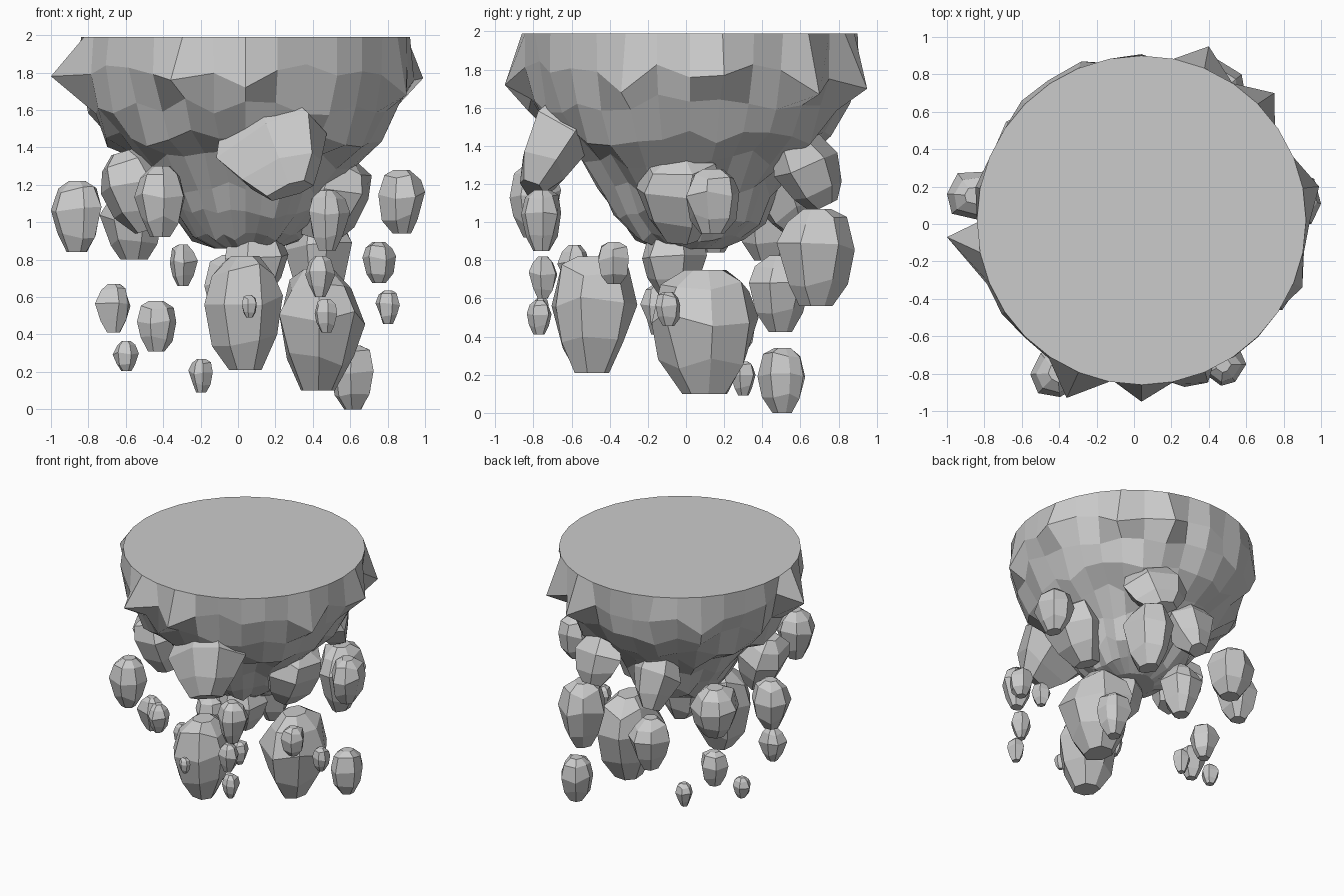
import bpy, bmesh, math, random
from mathutils import Vector, Euler

random.seed(11)


def loft(name, rings):
    """Join equal-length rings of points, bottom to top, and cap both ends."""
    bm = bmesh.new()
    vr = [[bm.verts.new(p) for p in ring] for ring in rings]
    n = len(vr[0])
    for a, b in zip(vr, vr[1:]):
        for i in range(n):
            j = (i + 1) % n
            bm.faces.new((a[i], a[j], b[j], b[i]))
    bm.faces.new(vr[0][::-1])
    bm.faces.new(vr[-1])
    bmesh.ops.recalc_face_normals(bm, faces=bm.faces)
    me = bpy.data.meshes.new(name)
    bm.to_mesh(me)
    bm.free()
    ob = bpy.data.objects.new(name, me)
    bpy.context.collection.objects.link(ob)
    return ob


# Island body: flat round top, steep jagged sides, tapering underside
SEG = 32
profile = [(0.86, 0.17), (0.92, 0.30), (1.03, 0.40), (1.18, 0.47), (1.33, 0.59),
           (1.45, 0.74), (1.62, 0.84), (1.80, 0.88), (1.99, 0.88)]
# outward spikes on the rim: (x, y, z)
spikes = [(-1.0, -0.07, 1.78), (0.04, -0.95, 1.72), (0.40, 0.95, 1.70),
          (0.99, 0.20, 1.77), (0.75, 0.70, 1.67), (-0.36, -0.93, 1.76),
          (-0.60, 0.66, 1.7), (0.90, -0.34, 1.68), (-0.28, 0.87, 1.8)]
rings = []
for k, (z, r) in enumerate(profile):
    top = k == len(profile) - 1
    ring = []
    for i in range(SEG):
        a = 2 * math.pi * i / SEG
        rr, zz = r, z
        if not top:
            rr *= 1 + random.uniform(-0.05, 0.03)
            zz += random.uniform(-0.05, 0.05) * min(1, k / 2)
        ring.append(Vector((0.04 + rr * math.cos(a), 0.02 + rr * math.sin(a), zz)))
    rings.append(ring)
for s in spikes:
    s = Vector(s)
    cand = [(v.xy - s.xy).length for v in rings[-2]]
    rings[-2][cand.index(min(cand))][:] = s
loft("island_body", rings)


def rock(name, c, size, sides=6, rot=(0, 0, 0)):
    """Angular boulder: widest above the middle, tapering downward, exact size."""
    ph = random.uniform(0, 6.28)
    R = Euler(rot).to_matrix()
    shape = [(-1.0, 0.40), (-0.5, 0.76), (0.2, 1.0), (0.75, 0.76), (1.0, 0.35)]
    turn = [random.uniform(-1.2, 1.2) for _ in range(sides)]
    pts = []
    for z, r in shape:
        ring = []
        for i in range(sides):
            a = ph + (2 * math.pi * i + turn[i]) / sides
            q = r * random.uniform(0.9, 1.1)
            dz = random.uniform(-0.12, 0.12) if abs(z) < 0.9 else 0
            ring.append(Vector((q * math.cos(a), q * math.sin(a), z + dz)))
        pts.append(ring)
    flat = [p for ring in pts for p in ring]
    for ax in range(3):
        lo, hi = min(p[ax] for p in flat), max(p[ax] for p in flat)
        for p in flat:
            p[ax] = ((p[ax] - lo) / (hi - lo) - 0.5) * size[ax]
    loft(name, [[R @ p + Vector(c) for p in ring] for ring in pts])


# Large boulders floating below: centre, size
boulders = [
    ((0.03, -0.48, 0.515), (0.42, 0.45, 0.61)),
    ((0.45, 0.10, 0.425), (0.46, 0.56, 0.65)),
    ((0.43, 0.68, 0.815), (0.36, 0.41, 0.51)),
    ((-0.03, 0.49, 0.625), (0.30, 0.32, 0.40)),
    ((-0.57, 0.43, 0.99), (0.34, 0.34, 0.38)),
    ((-0.865, 0.15, 1.03), (0.27, 0.26, 0.38)),
    ((-0.42, -0.79, 1.11), (0.27, 0.27, 0.38)),
    ((0.49, -0.76, 1.01), (0.22, 0.21, 0.32)),
    ((0.875, 0.14, 1.11), (0.25, 0.28, 0.34)),
    ((0.61, 0.50, 0.17), (0.23, 0.25, 0.34)),
]
for c, s in boulders:
    rock("floating_boulder", c, s, 7)

# Small drifting stones
stones = [
    ((-0.29, -0.59, 0.77), (0.15, 0.17, 0.22)),
    ((-0.67, -0.15, 0.54), (0.19, 0.18, 0.26)),
    ((-0.435, 0.27, 0.445), (0.21, 0.19, 0.27)),
    ((-0.60, 0.15, 0.285), (0.14, 0.13, 0.16)),
    ((-0.20, 0.30, 0.18), (0.13, 0.13, 0.18)),
    ((0.06, -0.76, 0.55), (0.08, 0.08, 0.12)),
    ((0.47, -0.77, 0.50), (0.12, 0.13, 0.18)),
    ((0.44, -0.75, 0.71), (0.16, 0.15, 0.22)),
    ((0.755, -0.38, 0.785), (0.18, 0.16, 0.22)),
    ((0.80, -0.095, 0.545), (0.13, 0.13, 0.18)),
]
for c, s in stones:
    rock("drifting_stone", c, s, 6)

# Chunks jutting out of the underside: centre, size, tilt
chunks = [
    ((0.19, -0.68, 1.38), (0.60, 0.34, 0.52), (-0.5, -0.35, 0)),
    ((0.49, -0.03, 1.13), (0.40, 0.46, 0.46), (0, 0.3, 0)),
    ((0.33, 0.65, 1.27), (0.50, 0.30, 0.40), (0.4, 0.2, -0.4)),
    ((-0.54, -0.18, 1.17), (0.38, 0.40, 0.44), (0, -0.3, 0)),
    ((-0.10, 0.50, 1.15), (0.38, 0.32, 0.44), (0.4, 0, 0)),
    ((0.10, -0.06, 0.78), (0.34, 0.34, 0.36), (0, 0, 0)),
]
for c, s, r in chunks:
    rock("embedded_chunk", c, s, 6, r)
